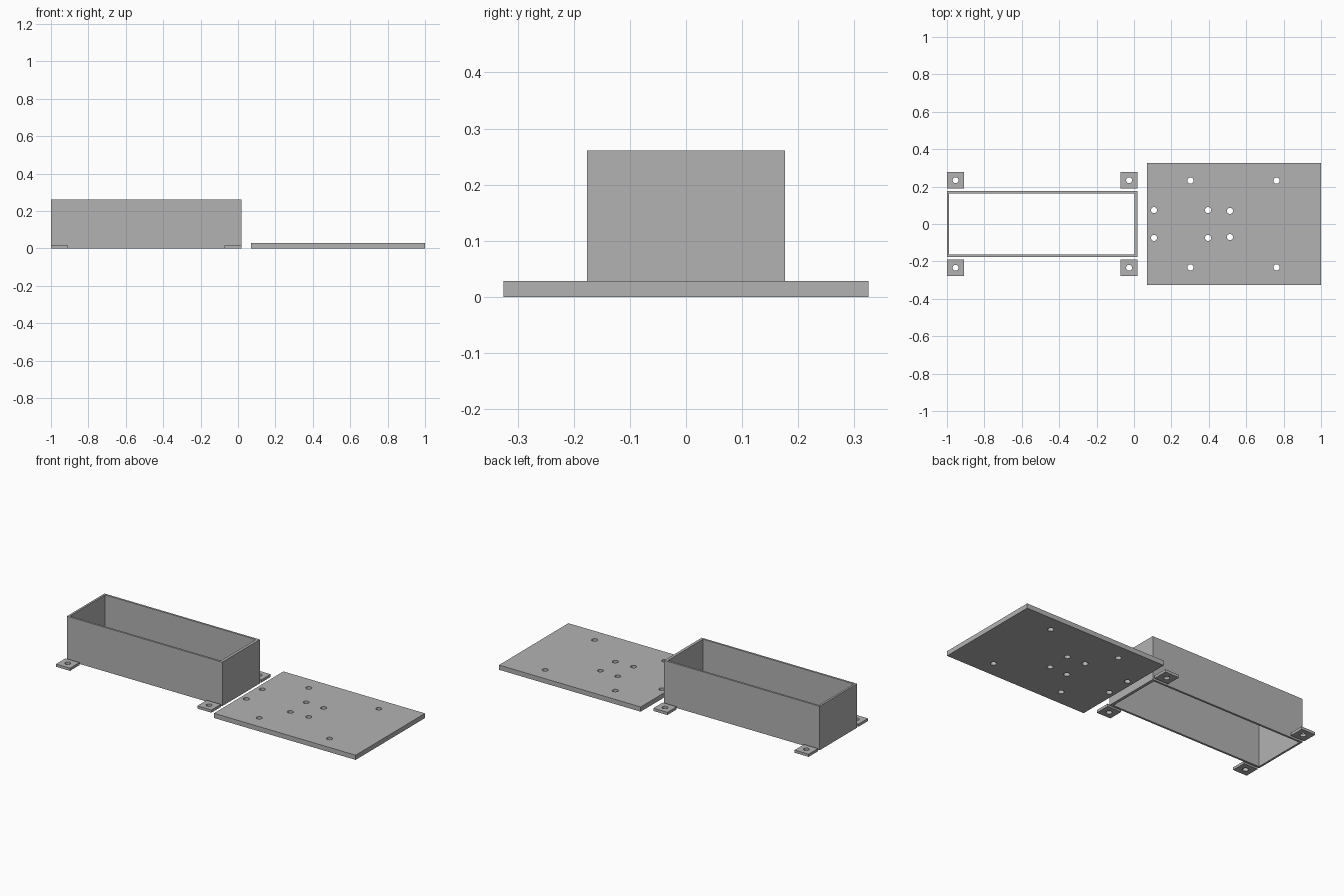
import bpy, bmesh
from mathutils import Matrix, Vector

if "Cube" in bpy.data.objects:
    bpy.data.objects.remove(bpy.data.objects["Cube"])

grey = bpy.data.materials.new("plain grey")
grey.diffuse_color = (0.45, 0.45, 0.45, 1)
grey.use_nodes = True
grey.node_tree.nodes["Principled BSDF"].inputs["Base Color"].default_value = grey.diffuse_color


def add_block(bm, lo, hi):
    lo, hi = Vector(lo), Vector(hi)
    m = Matrix.Translation((lo + hi) / 2) @ Matrix.Diagonal((*(hi - lo), 1))
    bmesh.ops.create_cube(bm, size=1, matrix=m)


def add_pin(bm, x, y, r):
    bmesh.ops.create_cone(bm, cap_ends=True, segments=32, radius1=r, radius2=r,
                          depth=0.2, matrix=Matrix.Translation((x, y, 0.01)))


def to_object(bm, name):
    mesh = bpy.data.meshes.new(name)
    bm.to_mesh(mesh)
    bm.free()
    mesh.materials.append(grey)
    ob = bpy.data.objects.new(name, mesh)
    bpy.context.collection.objects.link(ob)
    return ob


def cut_block(name, lo, hi, cutter_bm):
    """Solid block with the cutter volume removed."""
    bm = bmesh.new()
    add_block(bm, lo, hi)
    ob = to_object(bm, name)
    cutter = to_object(cutter_bm, name + "_cutter")
    cutter.hide_render = True
    mod = ob.modifiers.new("cut", 'BOOLEAN')
    mod.operation, mod.solver, mod.object = 'DIFFERENCE', 'EXACT', cutter
    deps = bpy.context.evaluated_depsgraph_get()
    mesh = bpy.data.meshes.new_from_object(ob.evaluated_get(deps))
    ob.modifiers.clear()
    ob.data = mesh
    bpy.data.objects.remove(cutter)
    return ob


# Rectangular sleeve, open at top and bottom, with one thicker end wall
bm = bmesh.new()
add_block(bm, (-0.988, -0.164, -0.1), (0.003, 0.164, 0.4))
cut_block("box_walls", (-1, -0.176, 0), (0.02, 0.176, 0.261), bm)

# Four loose mounting tabs, each with a screw hole
for x, end in ((-0.954, "left"), (-0.026, "right")):
    for y, side in ((-0.234, "front"), (0.234, "back")):
        bm = bmesh.new()
        add_pin(bm, x, y, 0.016)
        cut_block(f"mounting_tab_{side}_{end}", (x - 0.046, y - 0.044, 0),
                  (x + 0.046, y + 0.044, 0.016), bm)

# Flat lid plate with mirrored pairs of screw holes
bm = bmesh.new()
for x, y in ((0.302, 0.232), (0.762, 0.232), (0.107, 0.074),
             (0.396, 0.074), (0.513, 0.07)):
    for s in (-1, 1):
        add_pin(bm, x, s * y, 0.0165)
cut_block("lid_plate", (0.07, -0.325, 0), (1, 0.325, 0.028), bm)
